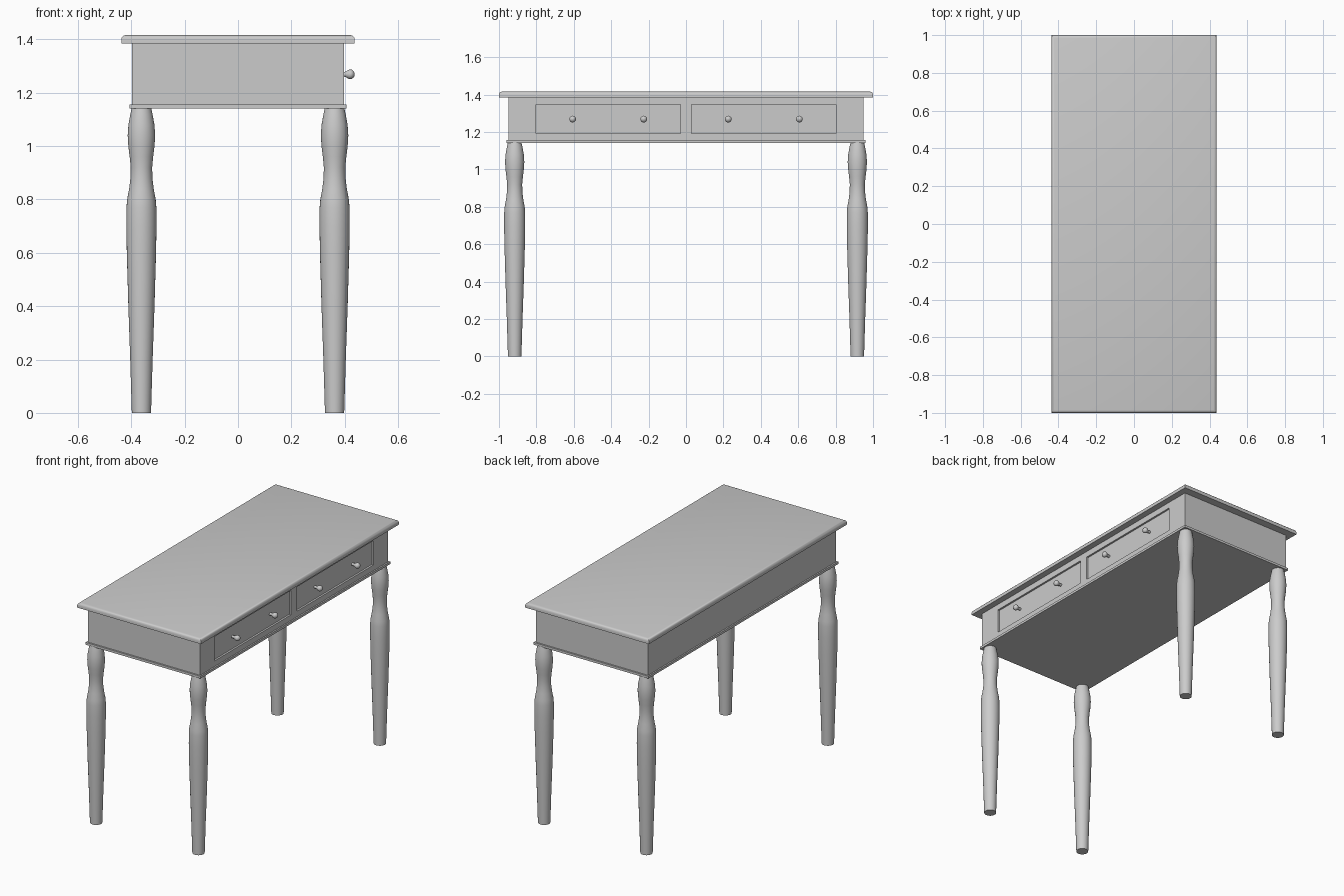
import bpy, bmesh, math
from mathutils import Matrix

if "Cube" in bpy.data.objects:
    bpy.data.objects.remove(bpy.data.objects["Cube"])


def finish(name, bm):
    bmesh.ops.recalc_face_normals(bm, faces=bm.faces)
    me = bpy.data.meshes.new(name)
    bm.to_mesh(me)
    bm.free()
    ob = bpy.data.objects.new(name, me)
    bpy.context.collection.objects.link(ob)
    return ob


def activate(ob):
    bpy.ops.object.select_all(action='DESELECT')
    ob.select_set(True)
    bpy.context.view_layer.objects.active = ob


def box(name, lo, hi):
    bm = bmesh.new()
    bmesh.ops.create_cube(bm, size=1)
    for v in bm.verts:
        v.co = [lo[i] + (v.co[i] + 0.5) * (hi[i] - lo[i]) for i in range(3)]
    return finish(name, bm)


def turned(name, profile, segments, matrix, angle):
    """Lathe a (height, radius) profile, cap the ends and place it."""
    bm = bmesh.new()
    rings = []
    for h, r in profile:
        rings.append([bm.verts.new((r * math.cos(a), r * math.sin(a), h))
                      for a in (2 * math.pi * i / segments for i in range(segments))])
    for a, b in zip(rings, rings[1:]):
        for i in range(segments):
            j = (i + 1) % segments
            bm.faces.new((a[i], a[j], b[j], b[i]))
    bm.faces.new(rings[0])
    bm.faces.new(rings[-1])
    bmesh.ops.transform(bm, matrix=matrix, verts=bm.verts)
    ob = finish(name, bm)
    activate(ob)
    bpy.ops.object.shade_smooth_by_angle(angle=math.radians(angle))
    return ob


# Table top with an eased upper edge
top = box("table_top", (-0.4375, -1, 1.385), (0.4375, 1, 1.416))
bm = bmesh.new()
bm.from_mesh(top.data)
edges = [e for e in bm.edges if all(v.co.z > 1.4 for v in e.verts)]
bmesh.ops.bevel(bm, geom=edges, offset=0.016, segments=3, profile=0.5, affect='EDGES')
bm.to_mesh(top.data)
bm.free()
activate(top)
bpy.ops.object.shade_smooth_by_angle(angle=math.radians(35))

# Apron box and the moulding board below it
apron = box("apron", (-0.397, -0.95, 1.15), (0.397, 0.95, 1.39))
box("lower_moulding", (-0.406, -0.96, 1.141), (0.406, 0.96, 1.156))

# Two recessed drawer fronts on the right side
for lo, hi in ((-0.802, -0.03), (0.03, 0.802)):
    cutter = box("drawer_cutter", (0.385, lo, 1.192), (0.45, hi, 1.347))
    activate(apron)
    mod = apron.modifiers.new("drawer_recess", 'BOOLEAN')
    mod.operation = 'DIFFERENCE'
    mod.solver = 'EXACT'
    mod.object = cutter
    bpy.ops.object.modifier_apply(modifier=mod.name)
    bpy.data.objects.remove(cutter)

# Turned drawer knobs
knob = [(-0.002, 0.009), (0.012, 0.008), (0.02, 0.011), (0.028, 0.016), (0.034, 0.018),
        (0.041, 0.0175), (0.047, 0.013), (0.051, 0.007), (0.0525, 0.001)]
for y in (-0.606, -0.226, 0.226, 0.606):
    m = Matrix.Translation((0.385, y, 1.269)) @ Matrix.Rotation(math.pi / 2, 4, 'Y')
    turned("drawer_knob", knob, 20, m, 60)

# Four turned legs
leg = [(0, 0.036), (0.2, 0.042), (0.4, 0.049), (0.6, 0.0548), (0.7, 0.0565), (0.77, 0.056),
       (0.8, 0.0535), (0.84, 0.046), (0.88, 0.0412), (0.92, 0.0402), (0.96, 0.044),
       (1.0, 0.049), (1.04, 0.0515), (1.08, 0.0488), (1.12, 0.0415), (1.145, 0.036)]
for sx in (-1, 1):
    for sy in (-1, 1):
        turned("leg", leg, 32, Matrix.Translation((sx * 0.362, sy * 0.916, 0)), 40)
